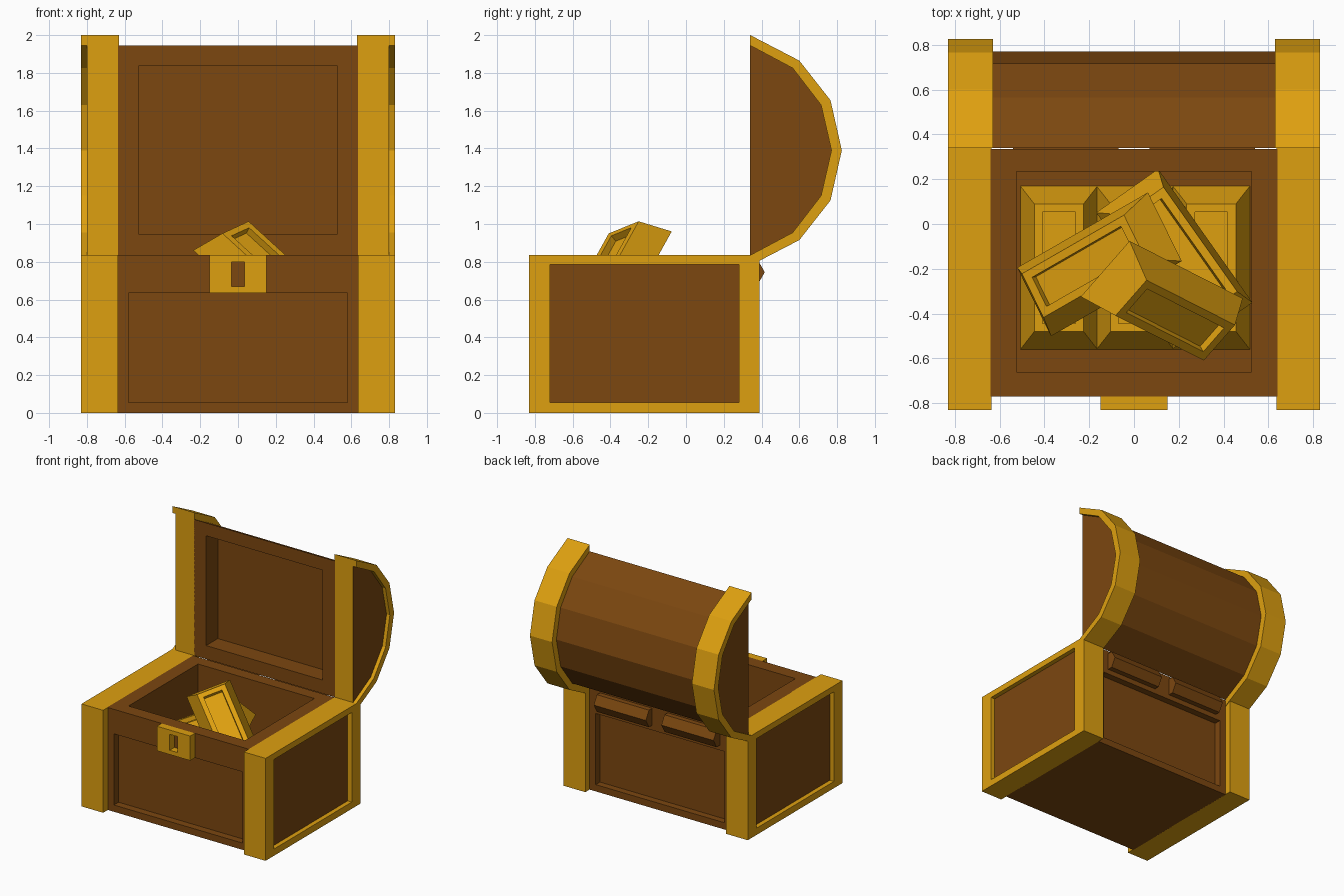
import bpy, bmesh
from mathutils import Matrix, Vector

if "Cube" in bpy.data.objects:
    bpy.data.objects.remove(bpy.data.objects["Cube"])


def material(name, rgb):
    m = bpy.data.materials.new(name)
    m.use_nodes = True
    m.diffuse_color = (*rgb, 1)
    m.node_tree.nodes["Principled BSDF"].inputs["Base Color"].default_value = (*rgb, 1)
    return m


GOLD = material("gold", (0.73, 0.35, 0.005))
WOOD = material("brown wood", (0.2, 0.063, 0.005))


def finish(name, bm, *mats):
    bmesh.ops.recalc_face_normals(bm, faces=bm.faces)
    mesh = bpy.data.meshes.new(name)
    bm.to_mesh(mesh)
    bm.free()
    for m in mats:
        mesh.materials.append(m)
    ob = bpy.data.objects.new(name, mesh)
    bpy.context.collection.objects.link(ob)
    return ob


def box(name, x, y, z, mat):
    """Box from (low, high) ranges."""
    bm = bmesh.new()
    bmesh.ops.create_cube(bm, size=1)
    for v in bm.verts:
        v.co = [r[0] if c < 0 else r[1] for c, r in zip(v.co, (x, y, z))]
    return finish(name, bm, mat)


def prism(name, profile, x0, x1, *mats, front_index=0):
    """Extrude a (y, z) profile along x; front_index colours the front face."""
    bm = bmesh.new()
    face = bm.faces.new([bm.verts.new((x0, y, z)) for y, z in profile])
    new = bmesh.ops.extrude_face_region(bm, geom=[face])["geom"]
    bmesh.ops.translate(bm, vec=(x1 - x0, 0, 0),
                        verts=[g for g in new if isinstance(g, bmesh.types.BMVert)])
    bmesh.ops.recalc_face_normals(bm, faces=bm.faces)
    for f in bm.faces:
        if f.normal.y < -0.99:
            f.material_index = front_index
    return finish(name, bm, *mats)


def cut(ob, x, y, z):
    """Carve a box-shaped recess."""
    cutter = box("cutter", x, y, z, ob.data.materials[0])
    cutter.hide_render = True
    mod = ob.modifiers.new("recess", "BOOLEAN")
    mod.operation, mod.solver, mod.object = "DIFFERENCE", "EXACT", cutter
    bpy.context.view_layer.objects.active = ob
    bpy.ops.object.modifier_apply(modifier=mod.name)
    bpy.data.objects.remove(cutter)


def span(a, b, side):
    return tuple(sorted((a * side, b * side)))


# Chest body with front panel, back panel and hollow
body = box("chest_body", (-0.64, 0.64), (-0.77, 0.335), (0, 0.835), WOOD)
cut(body, (-0.58, 0.58), (-0.9, -0.71), (0.055, 0.635))
cut(body, (-0.58, 0.58), (0.28, 0.5), (0.055, 0.635))
cut(body, (-0.525, 0.525), (-0.66, 0.235), (0.06, 1))

# Lock plate with keyhole
lock = box("lock_plate", (-0.15, 0.15), (-0.83, -0.77), (0.635, 0.835), GOLD)
cut(lock, (-0.035, 0.035), (-0.9, -0.7), (0.67, 0.8))

# Lid, opened upright
HINGE_Y, MID_Z = 0.34, 1.39


def arch(half):
    pts = half + [(y, -z) for y, z in reversed(half[:-1])]
    return [(HINGE_Y + y, MID_Z + z) for y, z in pts]


outer = arch([(0, 0.61), (0.26, 0.475), (0.425, 0.265), (0.485, 0)])
inner = arch([(0, 0.555), (0.225, 0.435), (0.375, 0.24), (0.43, 0)])
lid = prism("lid", inner, -0.635, 0.635, WOOD)
cut(lid, (-0.525, 0.525), (0.2, 0.49), (0.945, 1.84))

# End caps of body and lid, and hinges
for side, label in ((1, "left"), (-1, "right")):
    cap = box(label + "_body_band", span(0.635, 0.83, side), (-0.83, 0.39), (0, 0.835), GOLD)
    cut(cap, span(0.79, 0.9, side), (-0.72, 0.28), (0.055, 0.785))
    box(label + "_body_panel", span(0.785, 0.793, side), (-0.72, 0.28), (0.055, 0.785), WOOD)
    prism(label + "_lid_band", outer + inner[::-1], 0.63 * side, 0.83 * side, GOLD)
    prism(label + "_lid_panel", inner, 0.632 * side, 0.8 * side, WOOD, GOLD, front_index=1)
    ring = [Matrix.Rotation(i * 1.0472, 2) @ Vector((0.08, 0)) for i in range(6)]
    prism(label + "_hinge", [(0.337 + p.x, 0.745 + p.y) for p in ring],
          0.07 * side, 0.54 * side, WOOD)


# Gold bars: tapered blocks with a sunken top
def gold_bar(name, centre, along, across):
    bm = bmesh.new()
    bmesh.ops.create_cube(bm, size=1)
    for v in bm.verts:
        size = (0.57, 0.22) if v.co.z > 0 else (0.73, 0.345)
        v.co = (v.co.x * size[0], v.co.y * size[1], 0.17 if v.co.z > 0 else 0)
    top = max(bm.faces, key=lambda f: f.calc_center_median().z)
    bmesh.ops.inset_region(bm, faces=[top], thickness=0.052)
    sunk = bmesh.ops.extrude_discrete_faces(bm, faces=[top])["faces"][0]
    bmesh.ops.translate(bm, vec=(0, 0, -0.04), verts=sunk.verts)
    ob = finish(name, bm, GOLD)
    l = Vector(along).normalized()
    w = Vector(across)
    w = (w - l * w.dot(l)).normalized()
    rot = Matrix((l, w, l.cross(w))).transposed().to_4x4()
    ob.data.transform(Matrix.Translation(centre) @ rot)


for i in range(3):
    gold_bar(f"bottom_bar_{i + 1}", (-0.335 + 0.34 * i, -0.195, 0.06), (0, 1, 0), (-1, 0, 0))
gold_bar("crossed_bar", (0.18, -0.15, 0.26), (0.577, -0.817, 0), (0.8, 0.565, -0.2))
gold_bar("leaning_bar", (-0.154, -0.18, 0.5), (0.8, 0.46, 0.39), (-0.5, 0.85, -0.18))
gold_bar("top_bar", (0.124, -0.328, 0.68), (0.69, -0.35, -0.63), (0.63, 0.72, 0.29))
